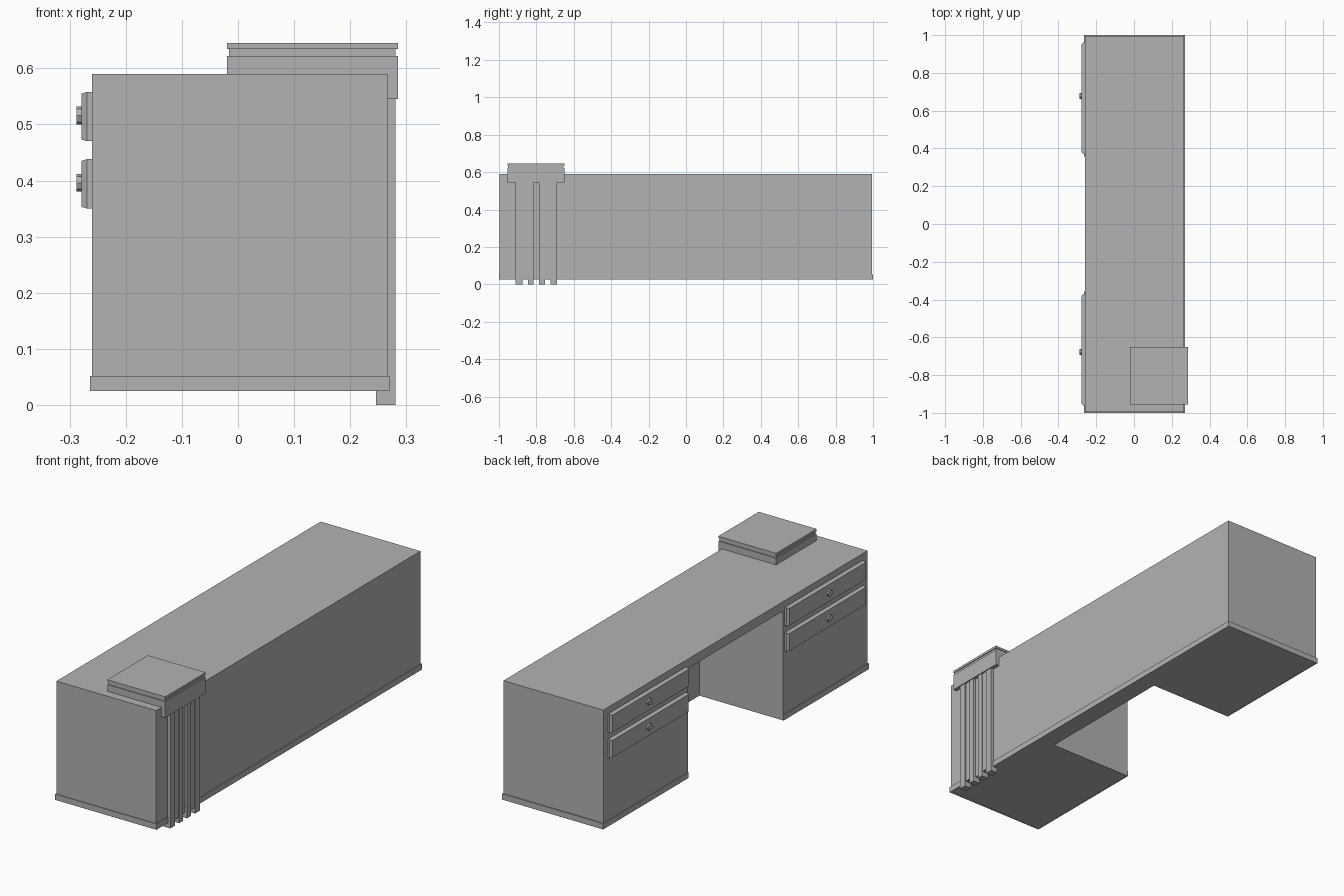
import bpy, bmesh, math

if "Cube" in bpy.data.objects:
    bpy.data.objects.remove(bpy.data.objects["Cube"])

grey = bpy.data.materials.new("neutral_grey")
grey.diffuse_color = (0.448, 0.448, 0.448, 1)
grey.use_nodes = True
grey.node_tree.nodes["Principled BSDF"].inputs["Base Color"].default_value = grey.diffuse_color


def finish(name, bm):
    bmesh.ops.recalc_face_normals(bm, faces=bm.faces)
    me = bpy.data.meshes.new(name)
    bm.to_mesh(me)
    bm.free()
    me.materials.append(grey)
    ob = bpy.data.objects.new(name, me)
    bpy.context.collection.objects.link(ob)
    return ob


def box(name, x0, x1, y0, y1, z0, z1):
    bm = bmesh.new()
    bmesh.ops.create_cube(bm, size=1)
    for v in bm.verts:
        v.co = (x1 if v.co.x > 0 else x0, y1 if v.co.y > 0 else y0, z1 if v.co.z > 0 else z0)
    return finish(name, bm)


# Desk body with the kneehole cut in from the left side
desk = box("desk_body", -0.26, 0.266, -0.996, 0.994, 0.025, 0.59)
cutter = box("kneehole_cutter", -0.4, 0.18, -0.358, 0.358, -0.1, 0.545)
cutter.hide_render = True
mod = desk.modifiers.new("kneehole", "BOOLEAN")
mod.operation = 'DIFFERENCE'
mod.object = cutter
mod.solver = 'EXACT'
bpy.context.view_layer.objects.active = desk
bpy.ops.object.modifier_apply(modifier="kneehole")
bpy.data.objects.remove(cutter)

# Base trim around the outside
Z0, Z1 = 0.0245, 0.052
box("base_trim_long", 0.262, 0.27, -1, 1, Z0, Z1)
for side, label in ((-1, "front"), (1, "back")):
    a, b = sorted((side * 0.99, side * 1.0))
    box("base_trim_end_" + label, -0.2635, 0.262, a, b, Z0, Z1)
    a, b = sorted((side * 0.358, side * 0.99))
    box("base_trim_pedestal_" + label, -0.2635, -0.256, a, b, Z0, Z1)


# Drawer fronts with chamfered edge and a small faceted knob
def drawer(name, y0, y1, z0, z1):
    bm = bmesh.new()
    rings = []
    for x, iy, iz in ((-0.258, 0, 0), (-0.269, 0, 0), (-0.279, 0.008, 0.003)):
        rings.append([bm.verts.new((x, y, z)) for y, z in (
            (y0 + iy, z0 + iz), (y1 - iy, z0 + iz), (y1 - iy, z1 - iz), (y0 + iy, z1 - iz))])
    for a, b in zip(rings, rings[1:]):
        for i in range(4):
            j = (i + 1) % 4
            bm.faces.new((a[i], a[j], b[j], b[i]))
    bm.faces.new(rings[0])
    bm.faces.new(rings[-1])
    finish(name, bm)


def knob(name, y, z):
    bm = bmesh.new()
    bmesh.ops.create_cone(bm, cap_ends=True, segments=8, radius1=0.016, radius2=0.016, depth=0.011)
    ob = finish(name, bm)
    ob.rotation_euler = (0, math.pi / 2, 0)
    ob.location = (-0.282, y, z)


for side, label in ((-1, "front"), (1, "back")):
    for z0, row in ((0.35, "lower"), (0.47, "upper")):
        a, b = sorted((side * 0.372, side * 0.96))
        drawer(f"drawer_{row}_{label}", a, b, z0, z0 + 0.088)
        knob(f"knob_{row}_{label}", side * 0.678, z0 + 0.046)

# Stacked square cap over the desk edge
box("cap_lower_block", -0.02, 0.285, -0.955, -0.65, 0.545, 0.622)
box("cap_neck", -0.016, 0.281, -0.951, -0.654, 0.622, 0.634)
box("cap_top_slab", -0.02, 0.285, -0.955, -0.65, 0.634, 0.645)

# Fluted pilaster below the cap, four ribs ending in feet
for i, y in enumerate((-0.893, -0.83, -0.77, -0.707)):
    w = 0.018 if i in (0, 3) else 0.015
    box(f"pilaster_rib_{i + 1}", 0.246, 0.281, y - w, y + w, 0, 0.545)
for y0, label in ((-0.88, "front"), (-0.76, "back")):
    box("pilaster_web_" + label, 0.246, 0.277, y0, y0 + 0.04, 0.026, 0.545)
box("pilaster_groove", 0.246, 0.269, -0.82, -0.78, 0.026, 0.545)
